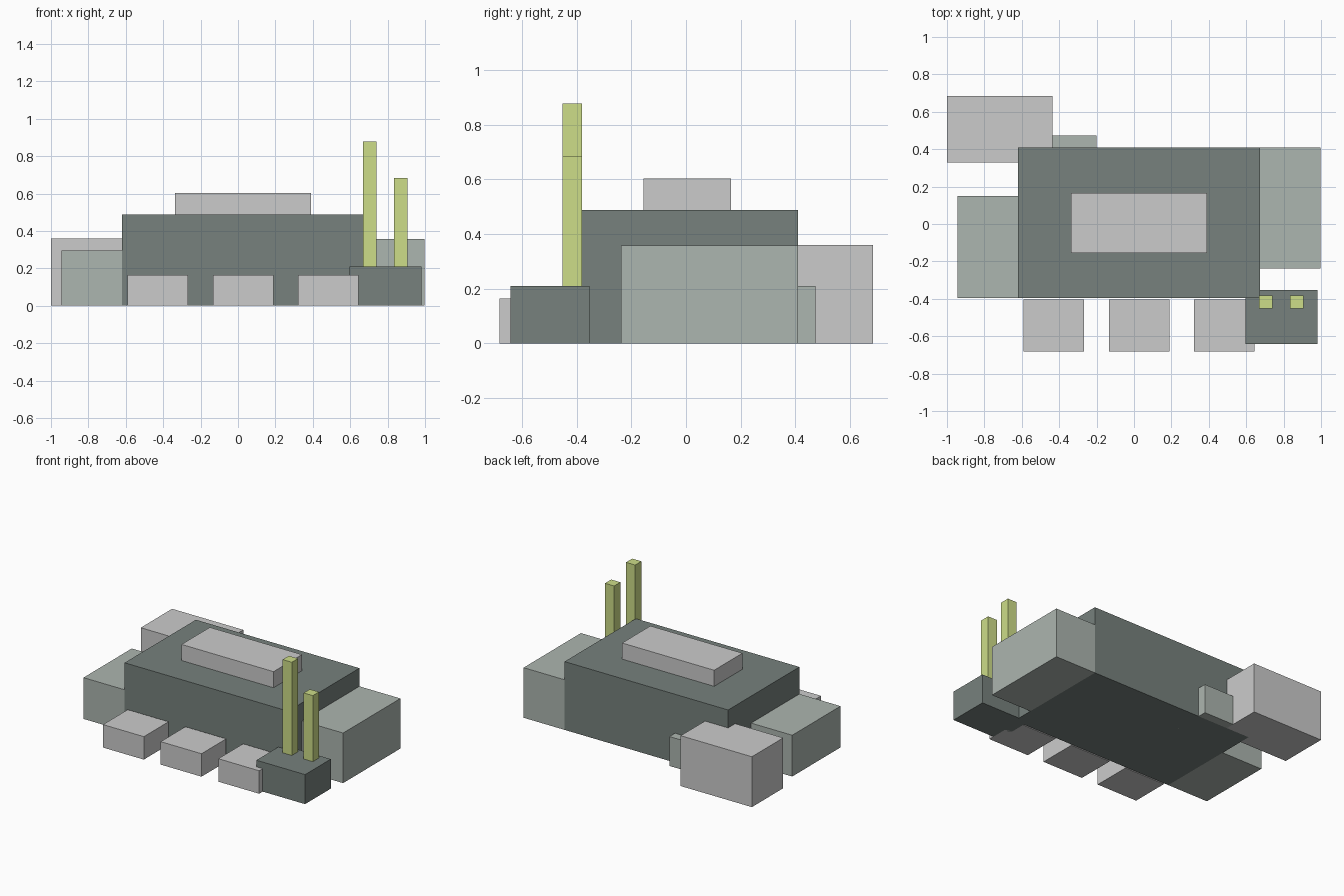
import bpy

if "Cube" in bpy.data.objects:
    bpy.data.objects.remove(bpy.data.objects["Cube"])


def material(name, rgb):
    m = bpy.data.materials.new(name)
    m.diffuse_color = (*[(c / 255) ** 2.2 for c in rgb], 1)
    m.use_nodes = True
    m.node_tree.nodes["Principled BSDF"].inputs["Base Color"].default_value = m.diffuse_color
    return m


dark = material("dark_slate", (118, 128, 124))
mid = material("sage_grey", (171, 180, 174))
light = material("pale_grey", (197, 201, 197))
lime = material("lime", (204, 220, 135))


def box(name, x, y, z, mat):
    """Box from (min, max) ranges on each axis."""
    bpy.ops.mesh.primitive_cube_add(size=1)
    ob = bpy.context.object
    ob.name = name
    for v in ob.data.vertices:
        v.co = [r[0] if c < 0 else r[1] for c, r in zip(v.co, (x, y, z))]
    ob.data.materials.append(mat)
    return ob


# Main hall and its raised roof
box("main_hall", (-0.62, 0.673), (-0.395, 0.41), (0, 0.488), dark)
box("roof_block", (-0.338, 0.39), (-0.155, 0.165), (0.488, 0.603), light)

# Side wings
box("left_wing", (-0.945, -0.62), (-0.395, 0.15), (0, 0.295), mid)
box("right_wing", (0.673, 0.997), (-0.237, 0.41), (0, 0.358), mid)

# Rear annex and the link joining it to the hall
box("rear_annex", (-1.0, -0.437), (0.33, 0.684), (0, 0.36), light)
box("rear_link", (-0.585, -0.2), (0.185, 0.473), (0, 0.21), mid)

# Row of front sheds
for i in range(3):
    x = -0.59 + i * 0.456
    box(f"front_shed_{i + 1}", (x, x + 0.323), (-0.682, -0.403), (0, 0.164), light)

# Boiler house with two chimneys
box("boiler_house", (0.595, 0.98), (-0.642, -0.352), (0, 0.211), dark)
for name, x, top in (("tall_chimney", 0.669, 0.877), ("short_chimney", 0.835, 0.683)):
    box(name, (x, x + 0.072), (-0.451, -0.381), (0.211, top), lime)
